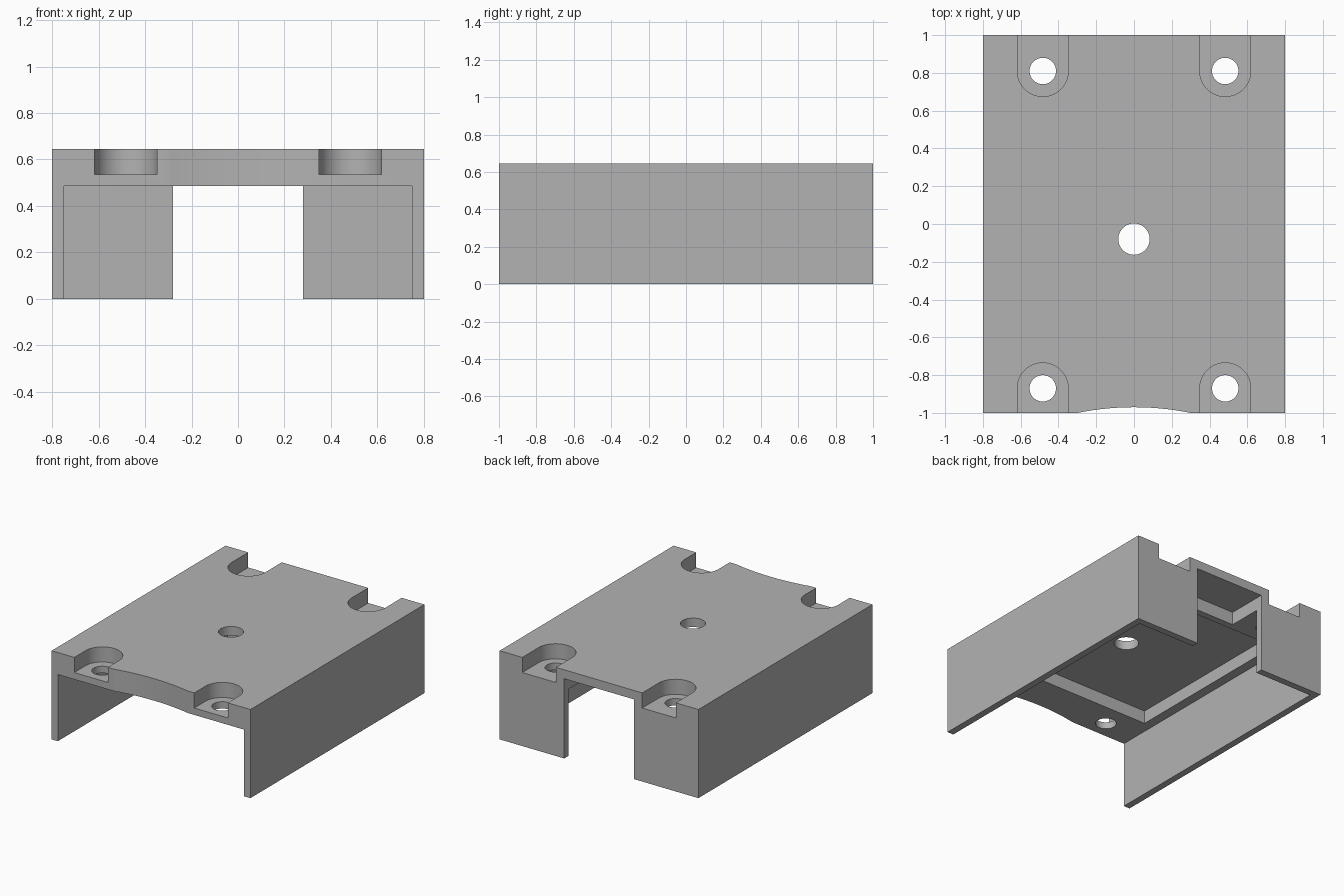
import bpy, bmesh, math

cube = bpy.data.objects.get("Cube")
if cube:
    bpy.data.objects.remove(cube, do_unlink=True)

grey = bpy.data.materials.new("plain grey")
grey.use_nodes = True
grey.diffuse_color = (0.45, 0.45, 0.45, 1)
grey.node_tree.nodes["Principled BSDF"].inputs["Base Color"].default_value = grey.diffuse_color

WIDTH, HEIGHT, SLAB, CEILING = 0.80, 0.645, 0.485, 0.58
WALL, DOOR = 0.05, 0.28


def prism(name, points, z0, z1):
    """Extrude a flat outline from z0 to z1."""
    bm = bmesh.new()
    base = bm.faces.new([bm.verts.new((x, y, z0)) for x, y in points])
    top = bmesh.ops.extrude_face_region(bm, geom=[base])["geom"]
    bmesh.ops.translate(bm, vec=(0, 0, z1 - z0),
                        verts=[v for v in top if isinstance(v, bmesh.types.BMVert)])
    bmesh.ops.recalc_face_normals(bm, faces=bm.faces)
    mesh = bpy.data.meshes.new(name)
    bm.to_mesh(mesh)
    bm.free()
    mesh.materials.append(grey)
    obj = bpy.data.objects.new(name, mesh)
    bpy.context.collection.objects.link(obj)
    return obj


def box(x, y0, y1):
    return [(-x, y0), (x, y0), (x, y1), (-x, y1)]


def arc(cx, cy, r, start=0, end=2 * math.pi, n=48):
    closed = end - start > 6
    steps = n if closed else n + 1
    return [(cx + r * math.cos(start + (end - start) * i / n),
             cy + r * math.sin(start + (end - start) * i / n)) for i in range(steps)]


body = prism("cover_body", box(WIDTH, -1, 1), 0, HEIGHT)


def cut(name, points, z0, z1):
    cutter = prism(name, points, z0, z1)
    cutter.hide_render = True
    mod = body.modifiers.new(name, "BOOLEAN")
    mod.operation, mod.solver, mod.object = "DIFFERENCE", "EXACT", cutter
    bpy.context.view_layer.objects.active = body
    bpy.ops.object.modifier_apply(modifier=mod.name)
    bpy.data.objects.remove(cutter, do_unlink=True)


# Main cavity, open to the front and below
cut("cavity", box(WIDTH - WALL, -1.2, 1 - WALL), -0.2, SLAB)
# Shallow pocket under the top slab
cut("pocket", box(0.68, -0.70, 0.65), 0.3, CEILING)
# Opening through the back wall, notched into the slab
cut("back_opening", box(DOOR, 0.70, 1.2), -0.2, CEILING)
# Shallow curved scoop in the front edge
cut("front_scoop", arc(0, -2.47, 1.5, n=256), 0.3, 1)
# Centre hole
cut("centre_hole", arc(0, -0.08, 0.083), 0.2, 1)

# Corner screw holes with open-ended recesses
for side in (-1, 1):
    for y, out in ((0.81, 1), (-0.87, -1)):
        x = side * 0.483
        start = math.pi if out > 0 else 0
        slot = arc(x, y, 0.135, start, start + math.pi, 32)
        slot += [(x + out * 0.135, out * 1.2), (x - out * 0.135, out * 1.2)]
        cut("screw_recess", slot, 0.535, 1)
        cut("screw_hole", arc(x, y, 0.07), 0.2, 1)

bpy.ops.object.select_all(action="DESELECT")
body.select_set(True)
bpy.context.view_layer.objects.active = body
bpy.ops.object.shade_smooth_by_angle(angle=math.radians(30))
